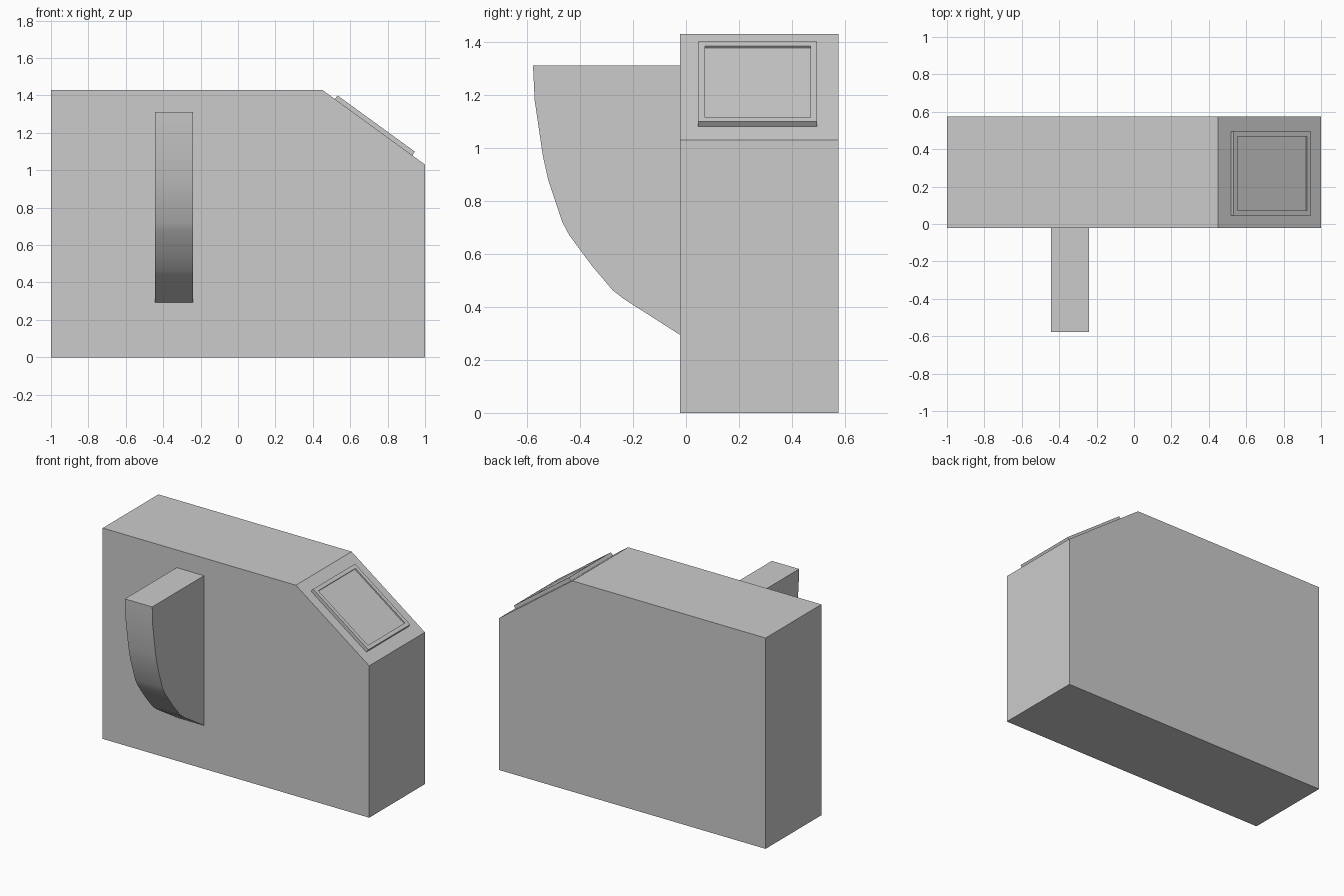
import bpy, bmesh, math
from mathutils import Matrix, Vector

if "Cube" in bpy.data.objects:
    bpy.data.objects.remove(bpy.data.objects["Cube"])


def add_object(name, bm):
    bmesh.ops.recalc_face_normals(bm, faces=bm.faces[:])
    mesh = bpy.data.meshes.new(name)
    bm.to_mesh(mesh)
    bm.free()
    obj = bpy.data.objects.new(name, mesh)
    bpy.context.collection.objects.link(obj)
    return obj


def extrude_profile(name, points, offset):
    bm = bmesh.new()
    face = bm.faces.new([bm.verts.new(p) for p in points])
    ext = bmesh.ops.extrude_face_region(bm, geom=[face], use_keep_orig=True)
    verts = [g for g in ext["geom"] if isinstance(g, bmesh.types.BMVert)]
    bmesh.ops.translate(bm, verts=verts, vec=offset)
    return add_object(name, bm)


FRONT, BACK = -0.022, 0.575

# Main housing with a sloped corner
outline = [(-1, 0), (1, 0), (1, 1.03), (0.45, 1.43), (-1, 1.43)]
extrude_profile("housing", [(x, FRONT, z) for x, z in outline], (0, BACK - FRONT, 0))

# Curved chute on the front
curve = [(FRONT, 1.31), (-0.577, 1.31), (-0.571, 1.18), (-0.54, 0.97), (-0.52, 0.88),
         (-0.467, 0.72), (-0.44, 0.67), (-0.355, 0.555), (-0.277, 0.463),
         (-0.235, 0.43), (FRONT, 0.294)]
chute = extrude_profile("front_chute", [(-0.445, y, z) for y, z in curve], (0.205, 0, 0))
bpy.context.view_layer.objects.active = chute
chute.select_set(True)
bpy.ops.object.shade_smooth_by_angle(angle=math.radians(30))

# Raised screen on the slope, with a shallow recess
thickness, border, recess = 0.024, 0.037, 0.009
bm = bmesh.new()
bmesh.ops.create_cube(bm, size=1, matrix=Matrix.Translation((0, 0, thickness / 2))
                      @ Matrix.Diagonal((0.512, 0.45, thickness, 1)))
top = max(bm.faces, key=lambda f: f.calc_center_median().z)
bmesh.ops.inset_region(bm, faces=[top], thickness=border)
ext = bmesh.ops.extrude_discrete_faces(bm, faces=[top])
bmesh.ops.translate(bm, verts=ext["faces"][0].verts[:], vec=(0, 0, -recess))
screen = add_object("screen_panel", bm)
screen.rotation_euler.y = math.atan2(0.40, 0.55)
screen.location = Vector((0.725, 0.27, 1.23))
